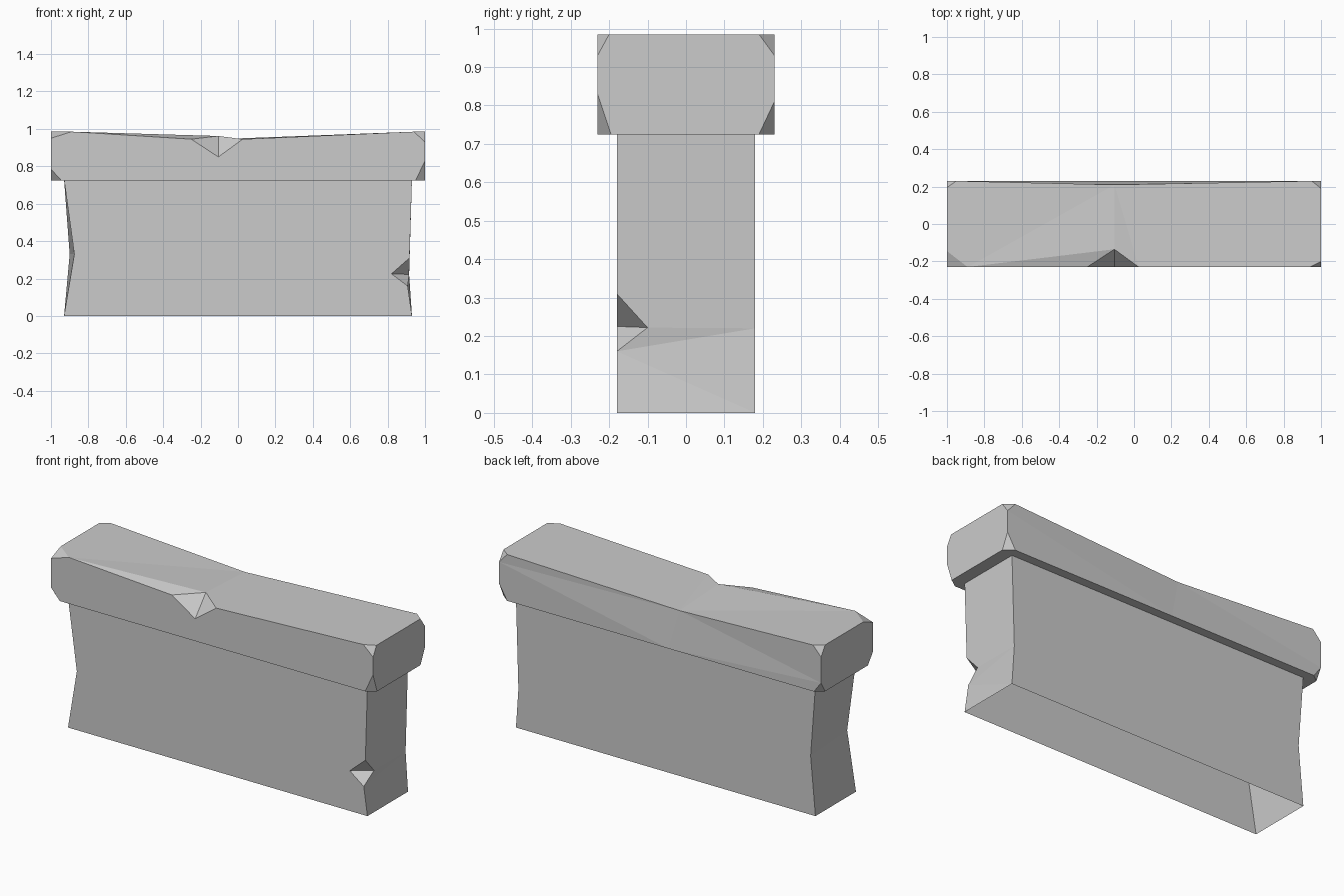
import bpy
import bmesh

old = bpy.data.objects.get("Cube")
if old:
    bpy.data.objects.remove(old, do_unlink=True)

stone = bpy.data.materials.new("grey_stone")
stone.use_nodes = True
GREY = (0.6, 0.6, 0.6, 1)
stone.diffuse_color = GREY
stone.node_tree.nodes["Principled BSDF"].inputs["Base Color"].default_value = GREY


def build(name, points, faces):
    """Make a flat-shaded mesh from named points and faces given as point names."""
    bm = bmesh.new()
    verts = {key: bm.verts.new(co) for key, co in points.items()}
    for face in faces:
        bm.faces.new([verts[key] for key in face.split()])
    bmesh.ops.recalc_face_normals(bm, faces=bm.faces)
    mesh = bpy.data.meshes.new(name)
    bm.to_mesh(mesh)
    bm.free()
    mesh.materials.append(stone)
    obj = bpy.data.objects.new(name, mesh)
    bpy.context.collection.objects.link(obj)
    return obj


# Wall body: hollow below, pinched ends, one chipped edge
D, TOP = 0.18, 0.73
body = {}
for side, y in (("f", -D), ("b", D)):
    for end, x in (("l", -0.93), ("r", 0.93)):
        body[side + end + "0"] = (x, y, 0)
        body[side + end + "1"] = (x, y, TOP)
body.update({
    "pinch_f": (-0.875, -D, 0.33), "pinch_b": (-0.9, D, 0.33),
    "waist": (0.915, D, 0.22),
    "chip_low": (0.907, -D, 0.16), "chip_tip": (0.82, -D, 0.225),
    "chip_high": (0.917, -D, 0.31), "chip_in": (0.915, -0.10, 0.222),
})
build("wall_body", body, [
    "fl0 fr0 chip_low chip_tip chip_high fr1 fl1 pinch_f",
    "bl0 pinch_b bl1 br1 waist br0",
    "fl0 pinch_f pinch_b bl0", "pinch_f fl1 bl1 pinch_b",
    "fr0 br0 chip_low", "chip_low br0 waist", "chip_low waist chip_in",
    "chip_in waist br1 fr1 chip_high",
    "chip_low chip_in chip_tip", "chip_tip chip_in chip_high",
])

# Coping: slab with eight chipped corners (cut lengths along x, y, z)
W, H, Z0, Z1 = 1.0, 0.23, 0.725, 0.985
cuts = {
    "lf1": (0.11, 0.085, 0.035), "rf1": (0.06, 0.03, 0.055),
    "lb1": (0.05, 0.035, 0.055), "rb1": (0.05, 0.04, 0.055),
    "lf0": (0.055, 0.045, 0.06), "rf0": (0.05, 0.035, 0.105),
    "lb0": (0.045, 0.035, 0.06), "rb0": (0.05, 0.04, 0.085),
}
cap, cap_faces = {}, []
for key, (dx, dy, dz) in cuts.items():
    sx = 1 if key[0] == "r" else -1
    sy = 1 if key[1] == "b" else -1
    up = key[2] == "1"
    x, y, z = sx * W, sy * H, Z1 if up else Z0
    cap[key + "x"] = (x - sx * dx, y, z)
    cap[key + "y"] = (x, y - sy * dy, z)
    cap[key + "z"] = (x, y, z - dz if up else z + dz)
    cap_faces.append(f"{key}x {key}y {key}z")

# Worn middle: front notch and sagging back edge
cap.update({
    "notch_l": (-0.25, -H, 0.945), "notch_r": (0.025, -H, 0.945),
    "notch_low": (-0.105, -H, 0.85), "notch_in": (-0.105, -0.135, 0.962),
    "sag": (-0.105, 0.21, 0.945), "foot": (-0.05, H, Z0),
})
for e in "lr":
    cap_faces.append(f"{e}f0y {e}f0z {e}f1z {e}f1y {e}b1y {e}b1z {e}b0z {e}b0y")
cap_faces += [
    # underside and front
    "lf0x rf0x rf0y rb0y rb0x foot lb0x lb0y lf0y",
    "lf0x rf0x rf0z rf1z rf1x notch_r notch_low notch_l lf1x lf1z lf0z",
    # notch
    "notch_l notch_low notch_in", "notch_low notch_r notch_in",
    # top
    "lf1x notch_l notch_in", "lf1x notch_in sag",
    "lf1x sag lb1x lb1y lf1y", "notch_in notch_r sag",
    "notch_r rf1x rf1y rb1y rb1x sag",
    # back
    "rb1z rb1x sag", "rb1z sag foot", "rb1z foot rb0x rb0z",
    "sag lb0z foot", "foot lb0z lb0x", "sag lb1x lb1z lb0z",
]
build("wall_coping", cap, cap_faces)
